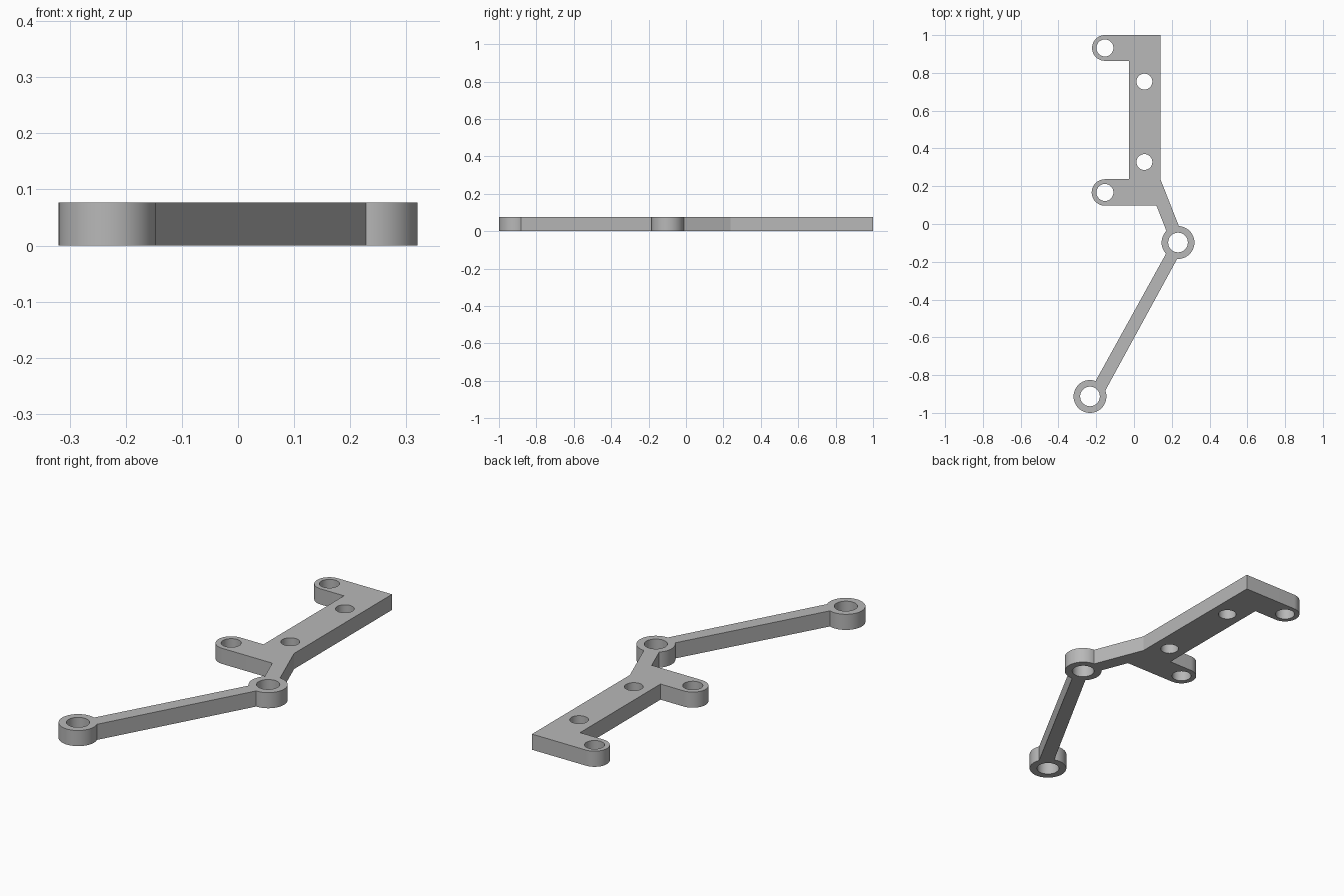
import bpy, bmesh, math

if "Cube" in bpy.data.objects:
    bpy.data.objects.remove(bpy.data.objects["Cube"], do_unlink=True)

THICK = 0.077
RING_R = 0.087
ELBOW, TIP = (0.233, -0.098), (-0.233, -0.913)       # ring centres of the arm
LUG_TOP, LUG_LOW = (-0.154, 0.932), (-0.154, 0.167)  # rounded side lugs


def arc(centre, r, start, end):
    """Points along an arc, angles in degrees."""
    n = max(8, round(abs(end - start) / 6))
    angles = [math.radians(start + (end - start) * i / n) for i in range(n + 1)]
    return [(centre[0] + r * math.cos(a), centre[1] + r * math.sin(a)) for a in angles]


def circle(centre, r):
    return arc(centre, r, 0, 360)[:-1]


# Outline, counter-clockwise from the square top corner
outline = [(0.14, 1.0)]
outline += arc(LUG_TOP, 0.068, 90, 270)
outline += [(-0.027, 0.864), (-0.027, 0.237)]
outline += arc(LUG_LOW, 0.07, 90, 270)
outline += [(0.119, 0.097)]
outline += arc(ELBOW, RING_R, 135, 223)    # inner side of the elbow ring
outline += arc(TIP, RING_R, 70, 381)       # ring at the arm tip
outline += arc(ELBOW, RING_R, 267, 447)    # outer side of the elbow ring
outline += [(0.14, 0.237)]

# Through holes
holes = [circle(c, 0.052) for c in (ELBOW, TIP)]
holes += [circle(c, 0.045) for c in (LUG_TOP, LUG_LOW)]
holes += [circle((0.055, y), 0.042) for y in (0.754, 0.328)]

# Filled, extruded flat profile
curve = bpy.data.curves.new("bracket_profile", "CURVE")
curve.dimensions = "2D"
curve.fill_mode = "BOTH"
curve.extrude = THICK / 2
for loop in [outline] + holes:
    spline = curve.splines.new("POLY")
    spline.points.add(len(loop) - 1)
    for point, (x, y) in zip(spline.points, loop):
        point.co = (x, y, 0, 1)
    spline.use_cyclic_u = True

bracket = bpy.data.objects.new("bracket_with_arm", curve)
bpy.context.collection.objects.link(bracket)
bpy.ops.object.select_all(action="DESELECT")
bracket.select_set(True)
bpy.context.view_layer.objects.active = bracket
bpy.ops.object.convert(target="MESH")
bracket = bpy.context.view_layer.objects.active

# Weld the caps to the walls and set the plate on the ground
bm = bmesh.new()
bm.from_mesh(bracket.data)
bmesh.ops.remove_doubles(bm, verts=bm.verts, dist=0.0002)
bmesh.ops.translate(bm, verts=bm.verts, vec=(0, 0, THICK / 2))
bmesh.ops.recalc_face_normals(bm, faces=bm.faces)
bm.to_mesh(bracket.data)
bm.free()

# Plain grey material
grey = bpy.data.materials.new("grey")
grey.use_nodes = True
grey.diffuse_color = (0.48, 0.48, 0.48, 1)
grey.node_tree.nodes["Principled BSDF"].inputs["Base Color"].default_value = (0.48, 0.48, 0.48, 1)
bracket.data.materials.clear()
bracket.data.materials.append(grey)

bpy.ops.object.shade_smooth_by_angle(angle=math.radians(20))
